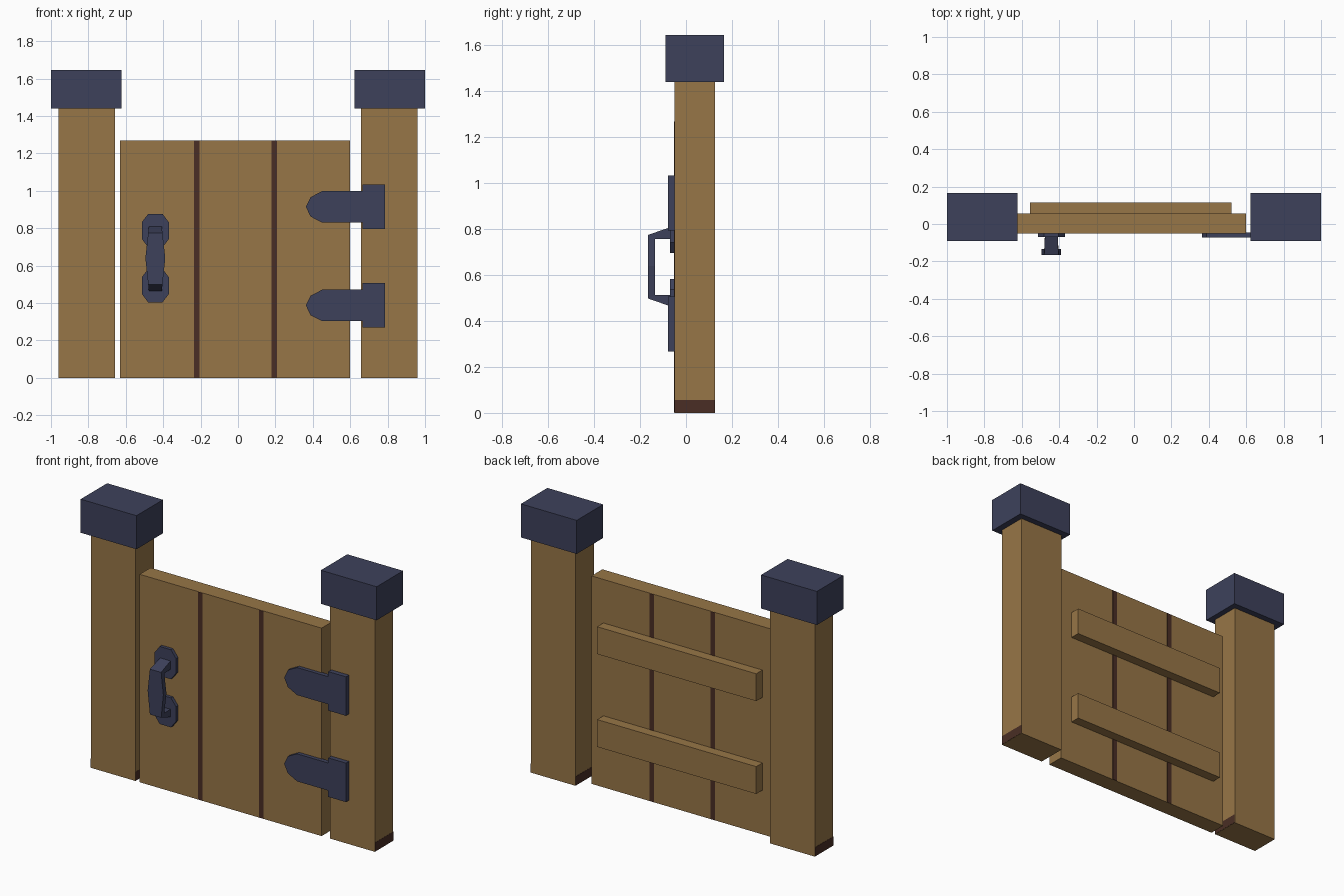
import bpy, bmesh

if "Cube" in bpy.data.objects:
    bpy.data.objects.remove(bpy.data.objects["Cube"], do_unlink=True)


def material(name, rgb):
    m = bpy.data.materials.new(name)
    m.use_nodes = True
    m.diffuse_color = (*rgb, 1)
    bsdf = next(n for n in m.node_tree.nodes if n.type == 'BSDF_PRINCIPLED')
    bsdf.inputs["Base Color"].default_value = (*rgb, 1)
    bsdf.inputs["Roughness"].default_value = 0.9
    return m


WOOD = material("wood", (0.31, 0.18, 0.063))
IRON = material("dark_iron", (0.047, 0.053, 0.105))
DARK = material("dark_wood", (0.068, 0.027, 0.018))


def finish(name, bm, mat):
    bmesh.ops.recalc_face_normals(bm, faces=bm.faces)
    me = bpy.data.meshes.new(name)
    bm.to_mesh(me)
    bm.free()
    me.materials.append(mat)
    ob = bpy.data.objects.new(name, me)
    bpy.context.collection.objects.link(ob)
    return ob


def box(name, x, y, z, mat):
    bm = bmesh.new()
    bmesh.ops.create_cube(bm, size=1)
    for v in bm.verts:
        for i, (lo, hi) in enumerate((x, y, z)):
            v.co[i] = hi if v.co[i] > 0 else lo
    return finish(name, bm, mat)


def plate(name, outline, y_front, y_back, mat):
    """Extrude an x-z outline from front to back."""
    bm = bmesh.new()
    face = bm.faces.new([bm.verts.new((x, y_front, z)) for x, z in outline])
    new = bmesh.ops.extrude_face_region(bm, geom=[face])["geom"]
    for v in new:
        if isinstance(v, bmesh.types.BMVert):
            v.co.y = y_back
    return finish(name, bm, mat)


# Posts with caps and dark footings on their side faces
for side, s in (("left", 1), ("right", -1)):
    def span(a, b):
        return tuple(sorted((s * a, s * b)))
    box(side + "_post", span(0.658, 0.96), (-0.05, 0.127), (0, 1.445), WOOD)
    box(side + "_cap", span(0.623, 1), (-0.09, 0.165), (1.44, 1.645), IRON)
    for part, x in (("inner", 0.658), ("outer", 0.96)):
        box(f"{side}_{part}_footing", span(x - 0.001, x + 0.001),
            (-0.049, 0.126), (0.001, 0.056), DARK)

# Gate panel, with dark seams showing on front and back
box("gate_panel", (-0.63, 0.6), (-0.05, 0.055), (0, 1.27), WOOD)
for name, x in (("right_seam", -0.22), ("left_seam", 0.193)):
    box(name, (x - 0.015, x + 0.015), (-0.052, 0.057), (0.001, 1.269), DARK)

# Battens on the back
for name, z in (("lower_batten", 0.27), ("upper_batten", 0.837)):
    box(name, (-0.555, 0.52), (0.05, 0.115), (z, z + 0.167), WOOD)

# Strap hinges
for name, z in (("lower_hinge", 0.387), ("upper_hinge", 0.914)):
    strap = [(0.363, z), (0.388, z + 0.052), (0.45, z + 0.084), (0.68, z + 0.084),
             (0.68, z - 0.084), (0.45, z - 0.084), (0.388, z - 0.052)]
    plate(name + "_strap", strap, -0.073, -0.045, IRON)
    box(name + "_plate", (0.665, 0.785), (-0.079, -0.045), (z - 0.119, z + 0.119), IRON)

# Handle mounting plates
HX = -0.442
for name, z in (("lower_handle_plate", 0.493), ("upper_handle_plate", 0.787)):
    octagon = [(HX + sx * x, z + sz * h)
               for sx, sz, pts in ((1, 1, ((0.072, 0.045), (0.038, 0.09))),
                                   (-1, 1, ((0.038, 0.09), (0.072, 0.045))),
                                   (-1, -1, ((0.072, 0.045), (0.038, 0.09))),
                                   (1, -1, ((0.038, 0.09), (0.072, 0.045))))
               for x, h in pts]
    plate(name, octagon, -0.07, -0.045, IRON)

# Handle: a bent bar swept through stations of (outer y z, inner y z, half width)
stations = [((-0.05, 0.815), (-0.05, 0.757), 0.034),
            ((-0.165, 0.775), (-0.135, 0.757), 0.038),
            ((-0.165, 0.64), (-0.135, 0.64), 0.053),
            ((-0.165, 0.498), (-0.135, 0.513), 0.038),
            ((-0.05, 0.458), (-0.05, 0.513), 0.034)]
bm = bmesh.new()
rings = []
for outer, inner, w in stations:
    rings.append([bm.verts.new((HX + dx, *p)) for dx, p in
                  ((-w, outer), (w, outer), (w, inner), (-w, inner))])
for a, b in zip(rings, rings[1:]):
    for i in range(4):
        j = (i + 1) % 4
        bm.faces.new((a[i], a[j], b[j], b[i]))
bm.faces.new(rings[0])
bm.faces.new(rings[-1])
finish("handle_bar", bm, IRON)
